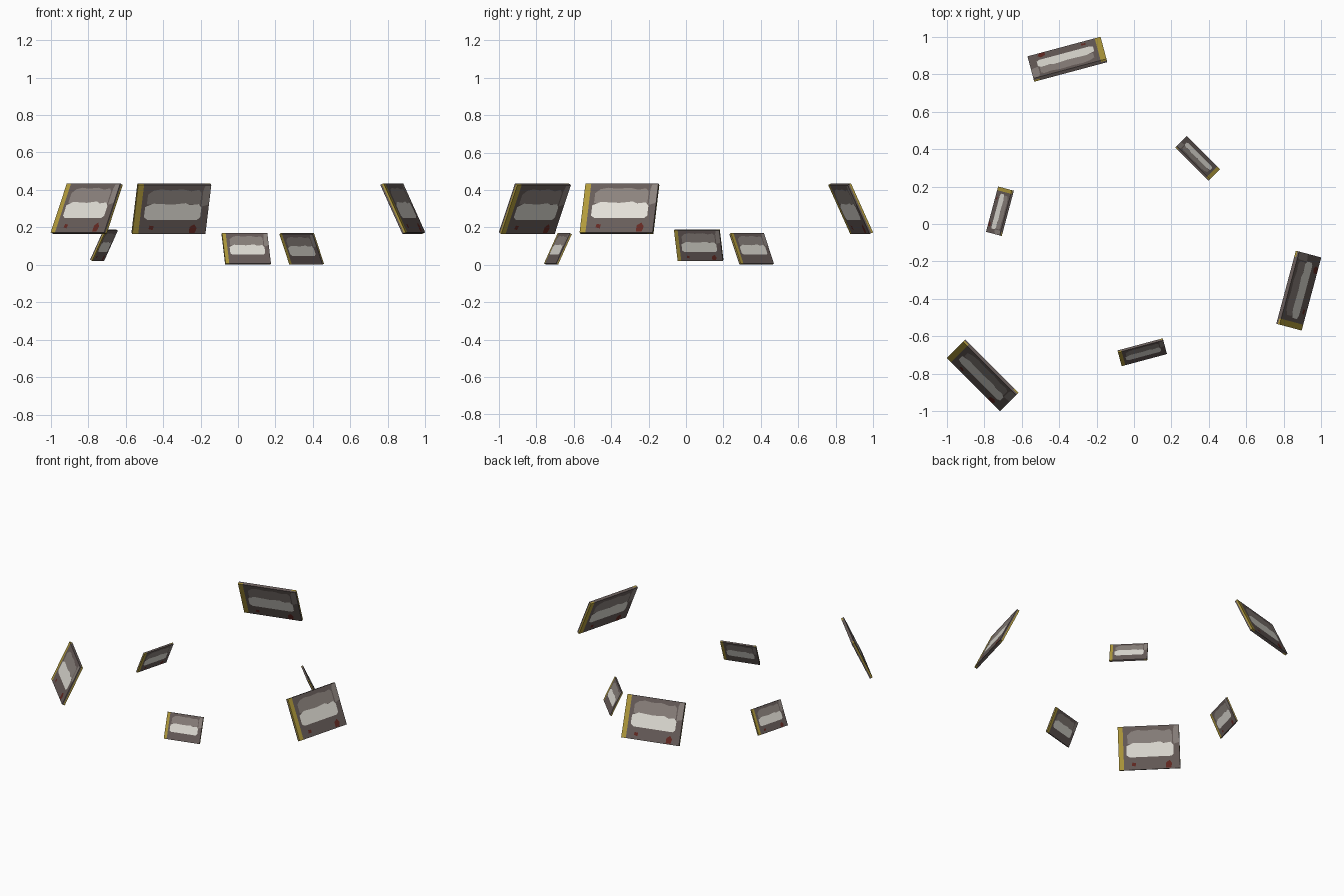
import bpy, bmesh, math
from mathutils import Matrix, Vector

if "Cube" in bpy.data.objects:
    bpy.data.objects.remove(bpy.data.objects["Cube"])

# Materials: one flat colour each
PALETTE = [
    ("grey_brown", (0.138, 0.109, 0.102)),
    ("mustard_yellow", (0.445, 0.328, 0.045)),
    ("warm_grey", (0.262, 0.227, 0.208)),
    ("off_white", (0.76, 0.74, 0.68)),
    ("dark_red", (0.127, 0.022, 0.016)),
]
MATS = []
for name, col in PALETTE:
    m = bpy.data.materials.new(name)
    m.diffuse_color = (*col, 1)
    m.use_nodes = True
    m.node_tree.nodes["Principled BSDF"].inputs["Base Color"].default_value = m.diffuse_color
    MATS.append(m)

# Panel size (large one) and tilt
W, H, T, TILT = 0.404, 0.289, 0.020, math.radians(25)
STRIP = 0.08

# Painted shapes in panel fractions (u right, v up)
CLOUD = [(.15, .60), (.88, .60), (.88, .84), (.84, .90), (.74, .87),
         (.62, .91), (.45, .89), (.32, .91), (.22, .88), (.15, .80)]
BAND = [(.13, .34), (.18, .29), (.86, .29), (.90, .34), (.90, .54), (.86, .61),
        (.74, .59), (.68, .63), (.50, .60), (.24, .62), (.13, .55)]
CORNER = [(.90, .56), (.995, .60), (.995, .98), (.92, .98), (.90, .88)]
RED_LEFT = [(.21, .10), (.27, .08), (.28, .16), (.22, .17)]
RED_RIGHT = [(.77, .02), (.85, .02), (.87, .12), (.83, .20), (.77, .14)]


def add_half(bm, turn, red):
    """Half-thickness slab with its painted face, turned about the upright axis."""
    before = set(bm.verts)
    # slab: outline cut at the yellow strip, pulled back to the middle plane
    for u0, u1, mat in ((0, STRIP, 1), (STRIP, 1, 0)):
        ring = [((u0 - .5) * W, -.5 * H), ((u1 - .5) * W, -.5 * H),
                ((u1 - .5) * W, .5 * H), ((u0 - .5) * W, .5 * H)]
        f = [bm.verts.new((x, -T / 2, z)) for x, z in ring]
        b = [bm.verts.new((x, 0, z)) for x, z in ring]
        bm.faces.new(f).material_index = mat
        for i in range(4):
            inner = 1 if u0 == 0 else 3          # hidden joint between pieces
            if i == inner:
                continue
            j = (i + 1) % 4
            bm.faces.new((f[j], f[i], b[i], b[j])).material_index = mat
    # painted shapes, laid just above the face
    shapes = [(CLOUD, 2, .0006), (CORNER, 2, .0006), (BAND, 3, .0012)]
    if red:
        shapes += [(RED_LEFT, 4, .0006), (RED_RIGHT, 4, .0006)]
    for pts, mat, lift in shapes:
        vs = [bm.verts.new(((u - .5) * W, -T / 2 - lift, (v - .5) * H)) for u, v in pts]
        bm.faces.new(vs).material_index = mat
    new = [v for v in bm.verts if v not in before]
    bmesh.ops.rotate(bm, cent=Vector(), matrix=Matrix.Rotation(turn, 3, 'Z'), verts=new)


def panel(name, loc, facing, size, red):
    bm = bmesh.new()
    add_half(bm, 0, red)
    add_half(bm, math.pi, red)
    bmesh.ops.transform(
        bm, verts=bm.verts,
        matrix=Matrix.Translation(loc)
        @ Matrix.Rotation(math.radians(facing + 90), 4, 'Z')
        @ Matrix.Rotation(-TILT, 4, 'X') @ Matrix.Scale(size, 4))
    me = bpy.data.meshes.new(name)
    bm.to_mesh(me)
    bm.free()
    for m in MATS:
        me.materials.append(m)
    bpy.context.collection.objects.link(bpy.data.objects.new(name, me))


# Outer ring: three large panels leaning inward
C, R = -0.0946, 1.009
for i, a in enumerate((105, 225, -15)):
    r = math.radians(a)
    panel(f"large_panel_{i + 1}", (C + R * math.cos(r), C + R * math.sin(r), 0.30), a, 1, True)

# Inner ring: three small panels
for i, (x, y, z, a) in enumerate(((0.34, 0.351, 0.085, 45),
                                  (-0.716, 0.068, 0.105, 165),
                                  (0.044, -0.685, 0.085, -75))):
    panel(f"small_panel_{i + 1}", (x, y, z), a, 0.62, i == 1)
